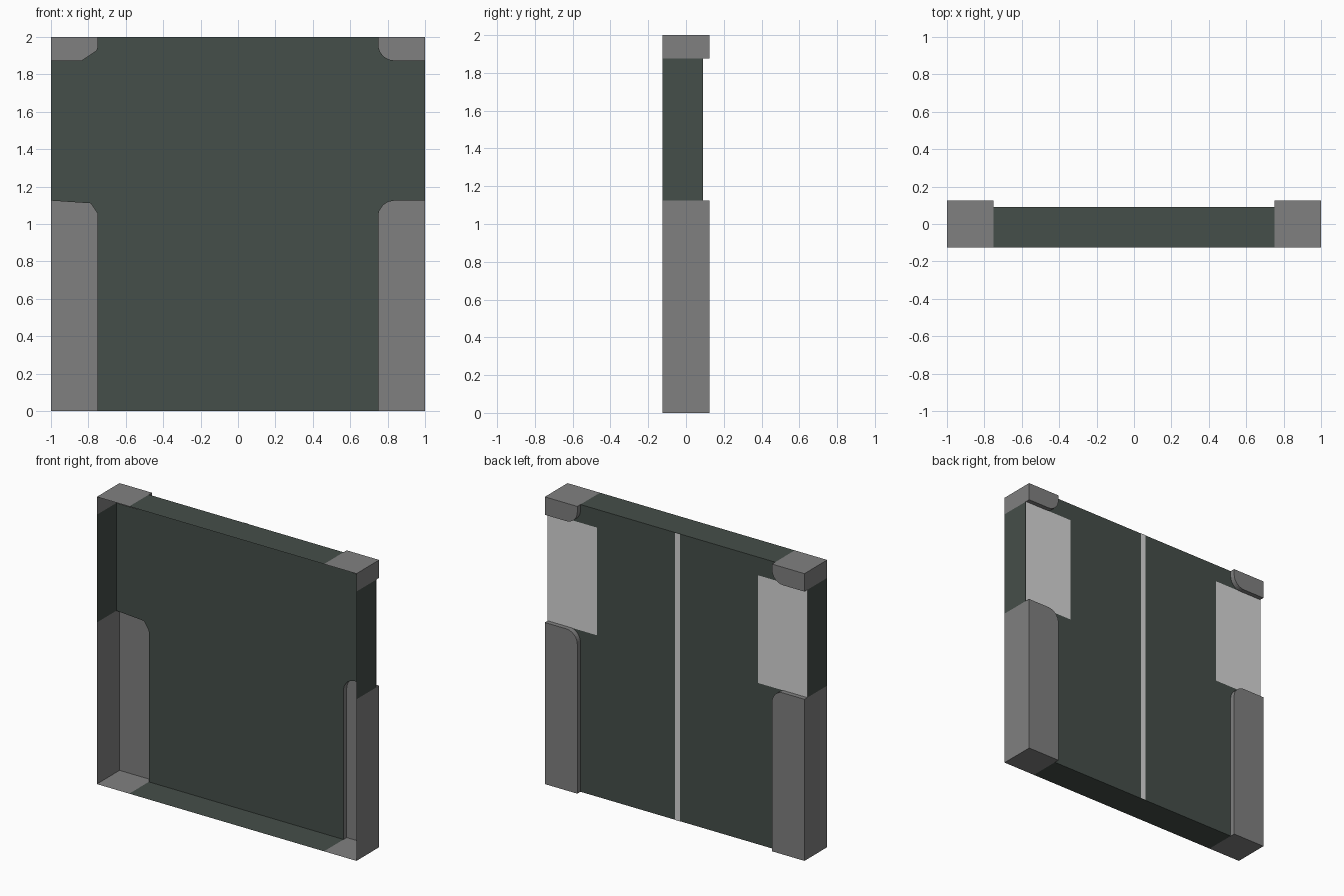
import bpy, bmesh, math

if "Cube" in bpy.data.objects:
    bpy.data.objects.remove(bpy.data.objects["Cube"])

FRONT, PANEL, PAD = -0.125, 0.09, 0.125   # depths: open front rim, panel sheet, raised pads
R, INNER, LOW, HIGH = 0.085, 0.75, 1.125, 1.875


def material(name, rgb):
    m = bpy.data.materials.new(name)
    m.diffuse_color = (*rgb, 1)
    m.use_nodes = True
    m.node_tree.nodes["Principled BSDF"].inputs["Base Color"].default_value = m.diffuse_color
    return m


dark_green = material("dark_green", (0.0595, 0.0762, 0.0667))
mid_grey = material("mid_grey", (0.216, 0.216, 0.216))
light_grey = material("light_grey", (0.68, 0.68, 0.68))


def arc(cx, cz, start):
    """Quarter circle, counter-clockwise from the start angle."""
    return [(cx + R * math.cos(math.radians(start + 90 * i / 8)),
             cz + R * math.sin(math.radians(start + 90 * i / 8))) for i in range(9)]


def mirrored(profile):
    return [(-x, z) for x, z in reversed(profile)]


def on_outside(a, b):
    """True when an edge lies on the outer 2 x 2 square."""
    same = lambda i, v: abs(a[i] - v) < 1e-5 and abs(b[i] - v) < 1e-5
    return same(0, 1) or same(0, -1) or same(1, 0) or same(1, 2)


def shell(name, profile, depth, mat, walls=True):
    """Back sheet at a depth, with rim walls outside and small steps inside."""
    bm = bmesh.new()
    n = len(profile)
    back = [bm.verts.new((x, depth, z)) for x, z in profile]
    cap = bm.faces.new(list(reversed(back)))
    for i in range(n if walls else 0):
        j = (i + 1) % n
        a, b = profile[i], profile[j]
        if on_outside(a, b):
            y = FRONT
        elif depth > PANEL:
            y = PANEL
        else:
            continue
        bm.faces.new((back[i], back[j],
                      bm.verts.new((b[0], y, b[1])), bm.verts.new((a[0], y, a[1]))))
    bmesh.ops.triangulate(bm, faces=[cap])
    bmesh.ops.remove_doubles(bm, verts=bm.verts, dist=1e-5)
    mesh = bpy.data.meshes.new(name)
    bm.to_mesh(mesh)
    bm.free()
    mesh.materials.append(mat)
    ob = bpy.data.objects.new(name, mesh)
    bpy.context.collection.objects.link(ob)
    return ob


def rect(x0, x1, z0, z1):
    return [(x0, z0), (x1, z0), (x1, z1), (x0, z1)]


low_arc = arc(INNER + R, LOW - R, 90)
high_arc = arc(INNER + R, HIGH + R, 180)

# Main panel: open-fronted tray with the pad areas left out
half = ([(INNER, 0)] + low_arc[::-1] + [(1, LOW), (1, HIGH)]
        + high_arc[::-1] + [(INNER, 2)])
shell("main_panel", half + mirrored(half), PANEL, dark_green)

# Raised side pads, corner pads and side plates on both sides
side_pad = [(INNER, 0), (1, 0), (1, LOW)] + low_arc
corner_pad = [(1, 2), (INNER, 2)] + high_arc + [(1, HIGH)]
side_plate = rect(0.62, 1, LOW, HIGH)
for side, turn in (("right", list), ("left", mirrored)):
    shell(side + "_side_pad", turn(side_pad), PAD, mid_grey)
    shell(side + "_corner_pad", turn(corner_pad), PAD, mid_grey)
    shell(side + "_side_plate", turn(side_plate), PANEL + 0.003, light_grey, walls=False)

# Centre stripe on the back
shell("centre_stripe", rect(-0.02, 0.02, 0, 2), PANEL + 0.003, light_grey, walls=False)
